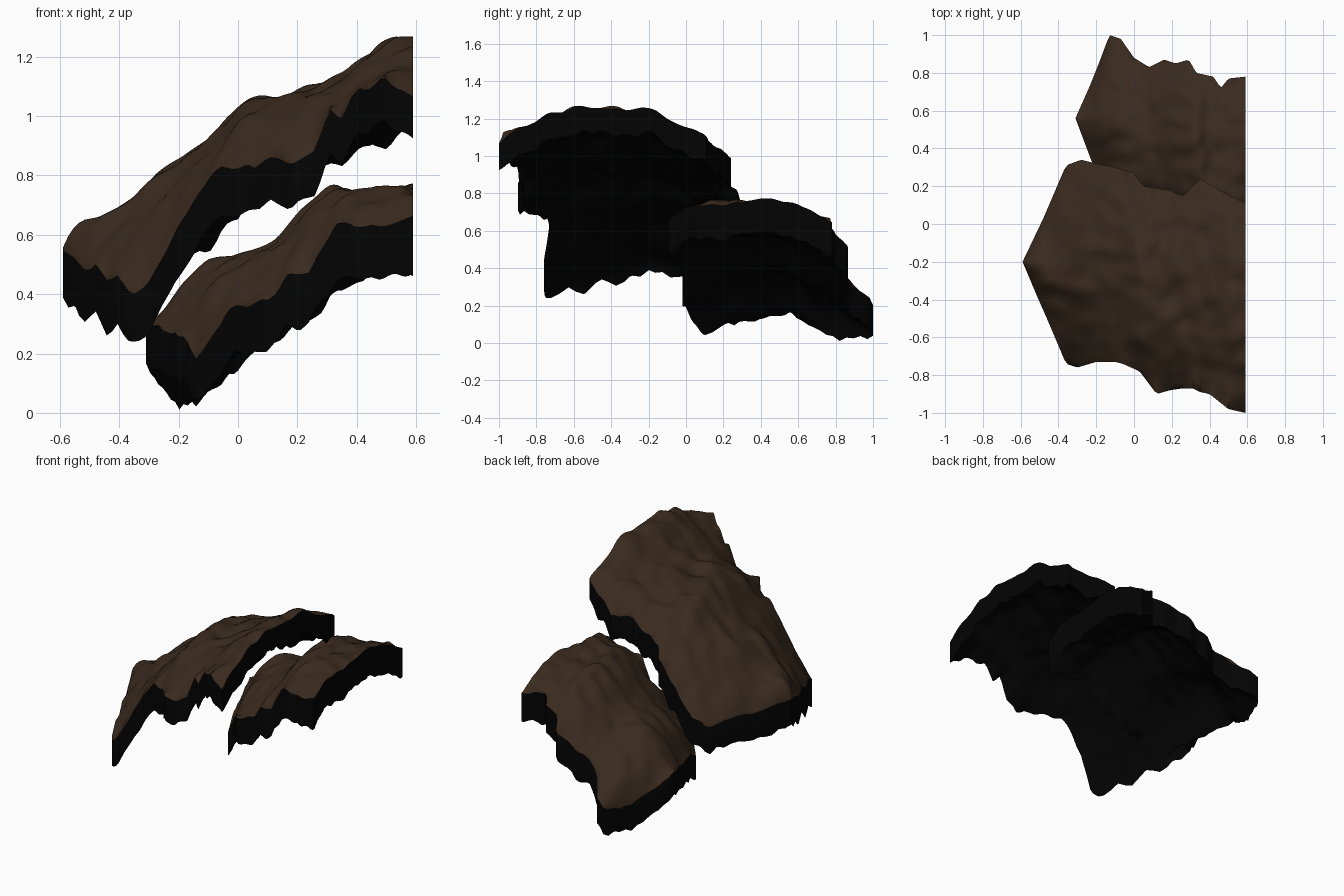
import bpy, bmesh, math
from mathutils import Vector, noise

cube = bpy.data.objects.get("Cube")
if cube:
    bpy.data.objects.remove(cube, do_unlink=True)


def make_material(name, color):
    mat = bpy.data.materials.new(name)
    mat.use_nodes = True
    mat.diffuse_color = color
    mat.node_tree.nodes["Principled BSDF"].inputs["Base Color"].default_value = color
    return mat


brown = make_material("earth brown", (0.041, 0.023, 0.013, 1))
black = make_material("rock black", (0.001, 0.001, 0.001, 1))


def sample(points, x):
    """Linear interpolation of the remaining coordinates along x."""
    for a, b in zip(points, points[1:]):
        if x <= b[0]:
            t = max(0.0, (x - a[0]) / (b[0] - a[0]))
            return Vector([p + (q - p) * t for p, q in zip(a[1:], b[1:])])
    return Vector(points[-1][1:])


def smoothed(points, x, reach):
    """Average of the outline around x, narrowing towards both ends."""
    reach = min(reach, x - points[0][0], points[-1][0] - x)
    total = sample(points, x)
    for k in range(1, 5):
        total += sample(points, x - reach * k / 4) + sample(points, x + reach * k / 4)
    return total / 9


def bumps(x, y, scale, seed):
    return noise.noise(Vector((x * scale, y * scale, seed)))


def rock_ledge(name, front, back, ridge, seed, tip_roundness, depths,
               columns=64, rows=52):
    """Arched slab between a front and a back outline, with a ragged vertical rim."""
    bm = bmesh.new()
    top, under = [], []
    start, end = ridge[0][0], ridge[-1][0]
    for i in range(columns + 1):
        s = i / columns
        x = start + (end - start) * s
        edges = [sample(front, x), sample(back, x)]
        soft = [smoothed(front, x, 0.13), smoothed(back, x, 0.13)]
        crest = smoothed(ridge, x, 0.04)[1]
        # The arch is peaked at the low tip and broad at the cut end
        roundness = tip_roundness + (2.4 - tip_roundness) * min(1, 1.5 * s)
        depth = depths[0] + (depths[1] - depths[0]) * s
        top_col, under_col = [], []
        for j in range(rows + 1):
            u = 2 * j / rows - 1
            side = 0 if u < 0 else 1
            # Outline detail only shows close to the rim
            detail = (edges[side] - soft[side]) * abs(u) ** 7
            y = soft[0][0] + (soft[1][0] - soft[0][0]) * (u + 1) / 2 + detail[0]
            z = crest - (crest - soft[side][1]) * abs(u) ** roundness + detail[1]
            # Soft lumps, finer creases and a jagged rim
            fade = 0.4 + 0.6 * (1 - u ** 4)
            z += fade * (0.03 * bumps(x, y, 5, seed) + 0.03 * bumps(x, y, 11, seed))
            z += 0.02 * abs(u) ** 7 * bumps(x, y, 19, seed + 3)
            low = z - depth
            if j in (0, rows) or i in (0, columns):
                low += 0.035 * bumps(x, y, 17, seed)
            top_col.append(bm.verts.new((x, y, z)))
            under_col.append(bm.verts.new((x, y, max(low, 0))))
        top.append(top_col)
        under.append(under_col)

    # Top and underside
    for i in range(columns):
        for j in range(rows):
            a, b = (i, j), (i + 1, j)
            c, d = (i + 1, j + 1), (i, j + 1)
            bm.faces.new([top[p][q] for p, q in (a, b, c, d)])
            bm.faces.new([under[p][q] for p, q in (d, c, b, a)]).material_index = 1

    # Rim around the front, cut end and back
    loop = [(i, 0) for i in range(columns + 1)]
    loop += [(columns, j) for j in range(1, rows + 1)]
    loop += [(i, rows) for i in range(columns - 1, -1, -1)]
    for (i, j), (k, l) in zip(loop, loop[1:]):
        wall = bm.faces.new((under[i][j], under[k][l], top[k][l], top[i][j]))
        wall.material_index = 1

    bmesh.ops.remove_doubles(bm, verts=bm.verts[:], dist=0.0005)
    bmesh.ops.recalc_face_normals(bm, faces=bm.faces[:])
    mesh = bpy.data.meshes.new(name)
    bm.to_mesh(mesh)
    bm.free()
    mesh.materials.append(brown)
    mesh.materials.append(black)
    obj = bpy.data.objects.new(name, mesh)
    bpy.context.collection.objects.link(obj)
    bpy.ops.object.select_all(action="DESELECT")
    obj.select_set(True)
    bpy.context.view_layer.objects.active = obj
    bpy.ops.object.shade_smooth_by_angle(angle=math.radians(45))


# Upper ledge outlines as (x, y, z) and ridge as (x, y, z)
rock_ledge(
    "upper_ledge",
    front=[(-.59, -.2, .55), (-.51, -.39, .48), (-.47, -.48, .5), (-.44, -.55, .45),
           (-.41, -.62, .48), (-.36, -.74, .4), (-.3, -.76, .43), (-.2, -.73, .62),
           (-.1, -.73, .77), (-.06, -.74, .82), (.03, -.78, .82), (.12, -.9, .86),
           (.19, -.88, .83), (.26, -.87, .88), (.31, -.87, 1.02), (.35, -.89, 1.01),
           (.4, -.9, 1.09), (.5, -.98, 1.11), (.59, -1, 1.07)],
    back=[(-.59, -.2, .55), (-.48, .03, .53), (-.36, .31, .5), (-.28, .34, .54),
          (-.2, .32, .62), (-.1, .3, .73), (0, .27, .82), (.05, .2, .87),
          (.18, .18, .93), (.26, .15, .96), (.35, .24, 1), (.45, .18, 1.05), (.59, .11, 1.09)],
    ridge=[(-.59, 0, .55), (-.55, 0, .61), (-.46, 0, .66), (-.37, 0, .71), (-.3, 0, .79),
           (-.19, 0, .87), (-.08, 0, .94), (.04, 0, 1.06), (.16, 0, 1.06), (.3, 0, 1.11),
           (.4, 0, 1.16), (.5, 0, 1.25), (.59, 0, 1.25)],
    seed=1.7, tip_roundness=1.6, depths=(.17, .14))

# Lower ledge
rock_ledge(
    "lower_ledge",
    front=[(-.31, .56, .29), (-.22, .32, .27), (-.18, .21, .26), (-.14, .1, .19),
           (-.05, .02, .32), (0, -.02, .36), (.1, 0, .38), (.17, -.02, .47),
           (.24, -.01, .48), (.33, -.04, .65), (.43, -.05, .62), (.59, -.09, .67)],
    back=[(-.31, .56, .29), (-.23, .74, .22), (-.19, .84, .16), (-.13, 1, .2),
          (-.07, .98, .24), (0, .88, .31), (.08, .83, .38), (.16, .87, .43),
          (.22, .85, .48), (.29, .87, .5), (.33, .8, .58), (.42, .78, .62),
          (.46, .72, .66), (.5, .77, .66), (.59, .78, .65)],
    ridge=[(-.31, 0, .29), (-.25, 0, .33), (-.14, 0, .49), (.05, 0, .53), (.1, 0, .54),
           (.2, 0, .65), (.33, 0, .77), (.45, 0, .75), (.59, 0, .76)],
    seed=6.3, tip_roundness=1.25, depths=(.15, .18))
